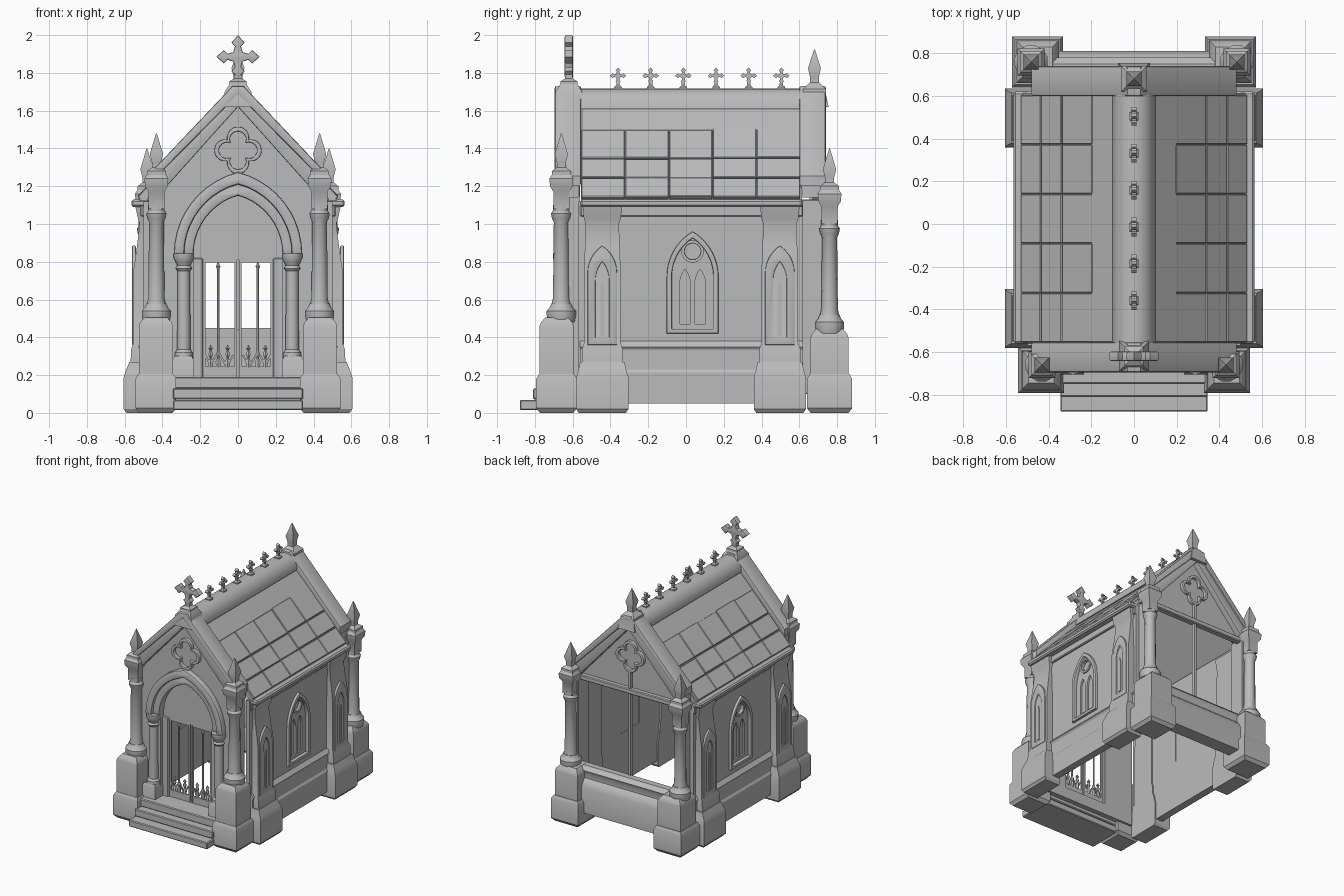
import bpy, bmesh, math, random
from mathutils import Matrix

if "Cube" in bpy.data.objects:
    bpy.data.objects.remove(bpy.data.objects["Cube"])
random.seed(4)

stone = bpy.data.materials.new("grey stone")
stone.diffuse_color = (0.5, 0.5, 0.5, 1)
stone.use_nodes = True
stone.node_tree.nodes["Principled BSDF"].inputs["Base Color"].default_value = stone.diffuse_color
FRONT = Matrix(((1, 0, 0), (0, 0, -1), (0, 1, 0))).to_4x4()   # u=x, v=z
SIDE = Matrix(((0, 0, 1), (1, 0, 0), (0, 1, 0))).to_4x4()     # u=y, v=z


def finish(name, bm):
    bmesh.ops.remove_doubles(bm, verts=bm.verts, dist=1e-5)
    bmesh.ops.recalc_face_normals(bm, faces=bm.faces)
    me = bpy.data.meshes.new(name)
    bm.to_mesh(me)
    bm.free()
    me.materials.append(stone)
    ob = bpy.data.objects.new(name, me)
    bpy.context.collection.objects.link(ob)
    return ob


def box(name, x, y, z, rot=0, bevel=0.006):
    """Box from (min, max) ranges, turned about its own y axis."""
    bm = bmesh.new()
    bmesh.ops.create_cube(bm, size=1)
    c = [(r[0] + r[1]) / 2 for r in (x, y, z)]
    s = [r[1] - r[0] for r in (x, y, z)]
    bm.transform(Matrix.Translation(c) @ Matrix.Rotation(rot, 4, 'Y') @ Matrix.Diagonal((*s, 1)))
    if bevel:
        bmesh.ops.bevel(bm, geom=bm.edges[:], offset=bevel, segments=1, affect='EDGES')
    return finish(name, bm)


def loft(name, rings):
    """Skin between closed rings of equal point count, capped."""
    bm = bmesh.new()
    vs = [[bm.verts.new(p) for p in r] for r in rings]
    for a, b in zip(vs, vs[1:]):
        for i in range(len(a)):
            j = (i + 1) % len(a)
            bm.faces.new((a[i], a[j], b[j], b[i]))
    bm.faces.new(vs[0])
    bm.faces.new(vs[-1])
    return finish(name, bm)


def rect(z, x0, x1, y0, y1):
    return [(x0, y0, z), (x1, y0, z), (x1, y1, z), (x0, y1, z)]


def spire(name, x, y, prof, n=4):
    """Stack of n-sided rings (z, half width); n=4 is square to the axes."""
    k = math.sqrt(2) if n == 4 else 1
    return loft(name, [[(x + r * k * math.cos(math.tau * (i + .5) / n),
                         y + r * k * math.sin(math.tau * (i + .5) / n), z)
                        for i in range(n)] for z, r in prof])


def plate(name, loops, plane, pos, depth, bevel=0):
    """Flat outline with holes, extruded across its plane at pos."""
    cu = bpy.data.curves.new(name, 'CURVE')
    cu.dimensions, cu.fill_mode = '2D', 'BOTH'
    cu.extrude, cu.bevel_depth, cu.bevel_resolution = depth / 2 - bevel, bevel, 1
    cu.offset = -bevel
    for lp in loops:
        sp = cu.splines.new('POLY')
        sp.points.add(len(lp) - 1)
        for p, (u, v) in zip(sp.points, lp):
            p.co = (u, v, 0, 1)
        sp.use_cyclic_u = True
    tmp = bpy.data.objects.new(name + "_curve", cu)
    bpy.context.collection.objects.link(tmp)
    dg = bpy.context.evaluated_depsgraph_get()
    me = bpy.data.meshes.new_from_object(tmp.evaluated_get(dg))
    bm = bmesh.new()
    bm.from_mesh(me)
    off = (0, pos, 0) if plane is FRONT else (pos, 0, 0)
    bm.transform(Matrix.Translation(off) @ plane)
    bpy.data.objects.remove(tmp)
    bpy.data.curves.remove(cu)
    bpy.data.meshes.remove(me)
    return finish(name, bm)


def pointed(w, z0, zs, zt, c=0, n=10):
    """Pointed arch outline: half width, sill, spring line, apex."""
    h = zt - zs
    k = (h * h - w * w) / (2 * w)
    arc = [((w + k) * math.cos(t) - k, zs + (w + k) * math.sin(t))
           for t in [math.atan2(h, k) * i / n for i in range(n + 1)]]
    half = [(w, z0)] * (z0 < zs) + arc
    return [(c + u, v) for u, v in half] + [(c - u, v) for u, v in half[::-1] if u > 1e-6]


def circle(c, z, r, n=20):
    return [(c + r * math.cos(math.tau * i / n), z + r * math.sin(math.tau * i / n)) for i in range(n)]


def quatrefoil(z, d, r, n=48):
    pts = []
    for i in range(n):
        t = math.tau * i / n
        f = (t + math.pi / 4) % (math.pi / 2) - math.pi / 4
        q = d * math.cos(f) + math.sqrt(max(0, r * r - (d * math.sin(f)) ** 2))
        pts.append((q * math.cos(t), z + q * math.sin(t)))
    return pts


def cross(c, z, s):
    pts = []
    for i in range(4):
        t = i * math.pi / 2
        for u, v in ((.025, -.025), (.055, -.016), (.075, -.035), (.115, 0), (.075, .035), (.055, .016)):
            pts.append((c + s * (u * math.cos(t) - v * math.sin(t)), z + s * (u * math.sin(t) + v * math.cos(t))))
    return pts


def mirrored(pts):
    return pts + [(-u, v) for u, v in pts[::-1] if abs(u) > 1e-6]


# Corner pillars: block base, square pedestal, round shaft, square head, spike
def pillar(name, x, y, bx, by, bh, pw, ped, dz):
    spire(name + "_base", bx, by, [(0, bh - .02), (.025, bh), (.18, bh), (.205, bh - .015)])
    spire(name + "_pedestal", bx, by, [(.19, pw), (ped, pw), (ped + .02, pw - .008), (ped + .045, pw - .03)])
    spire(name + "_collar", x, y, [(ped + .02, .072), (ped + .055, .08), (ped + .08, .08), (ped + .1, .062),
                                   (ped + .12, .055)], 12)
    spire(name + "_shaft", x, y, [(ped + .09, .056), (ped + .15, .044), (1.01 + dz, .04), (1.03 + dz, .05),
                                  (1.055 + dz, .055), (1.07 + dz, .045), (1.1 + dz, .045)], 14)
    spire(name + "_head", x, y, [(1.08 + dz, .042), (1.17 + dz, .042), (1.2 + dz, .06), (1.24 + dz, .063),
                                 (1.26 + dz, .05), (1.28 + dz, .05), (1.3 + dz, .024), (1.325 + dz, .024),
                                 (1.37 + dz, .035), (1.48 + dz, .002)])


for sx in (1, -1):
    pillar("front_pillar", sx * .432, -.66, sx * .435, -.685, .108, .09, .46, 0)
    pillar("rear_pillar", sx * .482, .76, sx * .452, .76, .12, .1, .40, -.08)

# Front gable wall, recessed arch panel, mouldings
plate("front_wall", [mirrored([(.45, .1), (.45, 1.2), (0, 1.66)]), pointed(.235, .19, .84, 1.16)], FRONT, -.6, .08)
plate("arch_panel", [pointed(.25, .81, .84, 1.17)], FRONT, -.585, .03)
for n, wo, zo, wi, zi, y, d in (("outer", .34, 1.275, .285, 1.21, -.65, .07), ("inner", .3, 1.225, .235, 1.15, -.635, .05)):
    out, inn = pointed(wo, .84, .84, zo), pointed(wi, .84, .84, zi)
    plate(n + "_arch_moulding", [out + inn[::-1]], FRONT, y, d, .012)
for y, n in ((-.645, "front"), (.69, "rear")):
    plate(n + "_quatrefoil", [quatrefoil(1.39, .067, .058), quatrefoil(1.39, .058, .043)], FRONT, y, .04, .004)

# Gable copings in two layers
for n, y in (("front", -.625), ("rear", .67)):
    plate(n + "_coping", [mirrored([(.03, 1.71), (.47, 1.245), (.47, 1.14), (.43, 1.14), (0, 1.62)])], FRONT, y, .12, .008)
    plate(n + "_coping_cap", [mirrored([(.03, 1.73), (.48, 1.255), (.48, 1.2), (0, 1.685)])], FRONT, y, .14, .01)
plate("rear_gable_panel", [mirrored([(.43, 1.12), (.43, 1.17), (0, 1.64)])], FRONT, .67, .03)
box("rear_beam", (-.45, .45), (.67, .72), (1.1, 1.14))
box("rear_mullion", (-.01, .01), (.68, .71), (.44, 1.28), bevel=0)

# Doorway columns and jambs
for sx in (1, -1):
    box("door_jamb", sorted((sx * .185, sx * .25)), (-.61, -.56), (.18, .82))
    spire("door_column_base", sx * .29, -.65, [(.1, .056), (.28, .056), (.3, .045)])
    spire("door_column", sx * .287, -.65, [(.29, .05), (.32, .048), (.335, .036), (.75, .034), (.765, .045),
                                         (.78, .036), (.8, .045), (.82, .055), (.845, .055)], 14)

# Gate leaves with spear bars and curled feet
for sx in (1, -1):
    for x in (.012, .178):
        box("gate_stile", (sx * x - .007, sx * x + .007), (-.597, -.583), (.19, .81), bevel=0)
    for z in ((.19, .245), (.795, .81)):
        box("gate_rail", sorted((sx * .01, sx * .18)), (-.595, -.585), z, bevel=0)
    for x in (.055, .105, .145):
        tall = x == .105
        spire("gate_bar", sx * x, -.59, [(.24, .012), (.27, .016), (.29, .007), (.31, .014), (.33, .007),
                                         (.76 if tall else .335, .007), (.775 if tall else .34, .014),
                                         (.8 if tall else .36, .002)], 6)
    for x, t in ((.08, .5), (.13, -.5), (.04, -.5), (.16, .5)):
        box("gate_curl", (sx * x - .005, sx * x + .005), (-.595, -.585), (.25, .31), sx * t, 0)

# Entrance steps
for i, (y, x) in enumerate(((-.88, .345), (-.81, .345), (-.75, .34))):
    box("step", (-x, x), (y, -.6), (.015 + .057 * i, .068 + .061 * i))

for sx in (1, -1):
    # Side wall, plinth and cornice
    plate("side_wall", [[(-.57, .2), (.62, .2), (.62, 1.12), (-.57, 1.12)], pointed(.115, .44, .72, .935, .035)],
          SIDE, sx * .485, .03)
    plinth = [(.47, .05), (.53, .05), (.53, .215), (.52, .23), (.52, .335), (.53, .35), (.505, .38), (.47, .38)]
    plate("plinth", [[(sx * u, v) for u, v in plinth]], FRONT, .03, 1.18)
    box("cornice", sorted((sx * .48, sx * .515)), (-.56, .62), (1.04, 1.1))
    box("gutter", sorted((sx * .47, sx * .565)), (-.56, .62), (1.09, 1.13), bevel=.01)
    box("rear_return", sorted((sx * .43, sx * .47)), (.6, .74), (.1, 1.13))
    # Traceried window
    plate("window_frame", [pointed(.137, .42, .72, .96, .035), pointed(.11, .445, .72, .925, .035)], SIDE, sx * .5, .04, .006)
    plate("window_tracery", [pointed(.118, .43, .72, .937, .035), circle(.035, .855, .042),
                             pointed(.028, .47, .68, .76, -.005), pointed(.028, .47, .68, .76, .075)], SIDE, sx * .485, .015)
    plate("window_ring", [circle(.035, .855, .06), circle(.035, .855, .044)], SIDE, sx * .492, .02)
    plate("window_pane", [pointed(.118, .43, .72, .937, .035)], SIDE, sx * .475, .006)
    # Buttresses with lancet niches
    for cy in (-.443, .497):
        def ring(z, xo, hy):
            return rect(z, *sorted((sx * .46, sx * xo)), cy - hy, cy + hy)
        loft("buttress_base", [ring(0, .59, .125), ring(.02, .605, .138), ring(.19, .605, .138), ring(.22, .595, .128),
                               ring(.27, .575, .118)])
        loft("buttress", [ring(.25, .57, .108), ring(.34, .565, .108), ring(.37, .553, .097), ring(.76, .553, .097),
                          ring(.88, .535, .092), ring(1.0, .52, .088), ring(1.03, .53, .098), ring(1.1, .545, .105)])
        plate("niche_hood", [pointed(.078, .36, .74, .885, cy), pointed(.036, .4, .7, .8, cy)], SIDE, sx * .551, .02, .005)
        plate("niche_slit", [pointed(.012, .41, .64, .7, cy)], SIDE, sx * .555, .008)

# Rear sill wall
sill = [(.7, .1), (.81, .1), (.81, .3), (.79, .34), (.77, .36), (.77, .4), (.78, .42), (.75, .45), (.7, .45)]
plate("rear_sill", [sill], SIDE, 0, .76)

# Roof: underlay, loose slate slabs, ridge
slope = math.atan(1.06)
plate("roof_underlay", [mirrored([(0, 1.68), (.53, 1.12), (.5, 1.11), (0, 1.64)])], FRONT, .03, 1.17)


def slab(name, sx, x0, x1, y0, y1, lift=0, tilt=0):
    xm, half = (x0 + x1) / 2, (x1 - x0) / 2 / math.cos(slope)
    z = 1.685 - 1.06 * xm + lift
    box(name, (sx * xm - half, sx * xm + half), (y0, y1), (z - .017, z + .017), sx * (slope + tilt), .004)


for sx in (1, -1):
    for x0, x1 in ((.183, .326), (.329, .424), (.427, .52)):
        for i in range(5):
            y = -.555 + i * .232
            slab("roof_slate", sx, x0, x1, y + .001, y + .231, random.uniform(-.003, .003), random.uniform(-.02, .02))
    slab("ridge_apron", sx, .05, .188, -.555, .605, -.004, -.03)
crown = [(.1 * math.cos(math.pi * i / 12), 1.61 + .108 * math.sin(math.pi * i / 12)) for i in range(13)]
plate("ridge_roll", [crown], FRONT, .03, 1.18)

# Ridge cresting, gable cross and rear finial
for i in range(6):
    y = -.36 + .173 * i
    plate("crest_cross", [cross(y, 1.785, .38)], SIDE, 0, .022)
    spire("crest_stem", 0, y, [(1.7, .02), (1.725, .02), (1.735, .009), (1.77, .008)])
plate("gable_cross", [cross(0, 1.885, 1)], FRONT, -.62, .045, .008)
spire("cross_foot", 0, -.62, [(1.62, .075), (1.7, .07), (1.74, .045), (1.755, .045), (1.77, .02), (1.83, .018)])
spire("rear_finial", 0, .68, [(1.62, .075), (1.69, .06), (1.715, .06), (1.735, .04), (1.75, .024),
                             (1.78, .024), (1.825, .034), (1.925, .002)])

# Smooth the round parts, keep edges crisp
for ob in bpy.context.scene.objects:
    ob.select_set(True)
    bpy.context.view_layer.objects.active = ob
bpy.ops.object.shade_smooth_by_angle(angle=math.radians(32))
